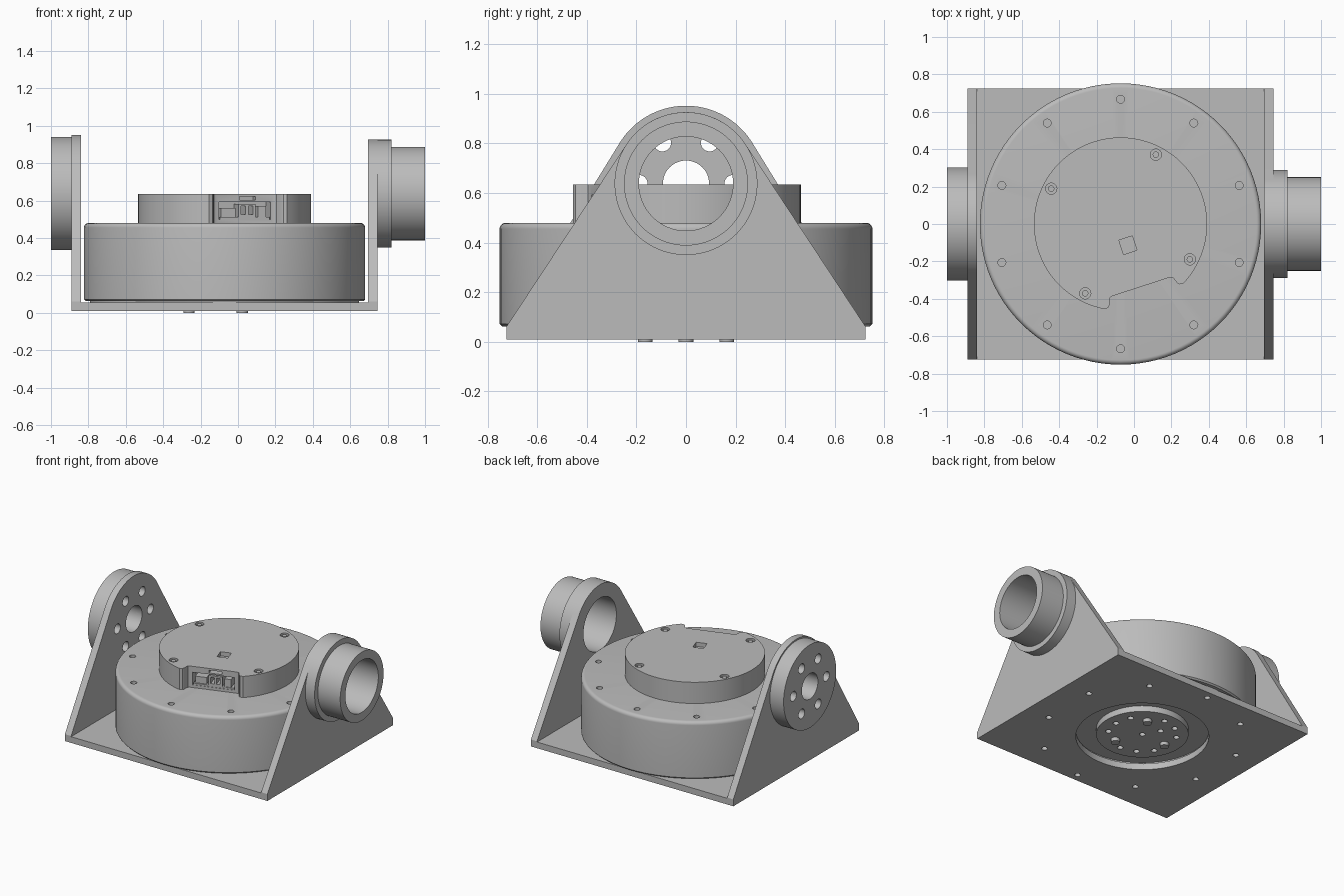
import bpy
import bmesh
from math import sin, cos, acos, atan2, hypot, pi, radians
from mathutils import Matrix

if "Cube" in bpy.data.objects:
    bpy.data.objects.remove(bpy.data.objects["Cube"])

grey = bpy.data.materials.new("plain_grey")
grey.use_nodes = True
GREY = (0.5, 0.5, 0.5, 1)
grey.diffuse_color = GREY
grey.node_tree.nodes["Principled BSDF"].inputs["Base Color"].default_value = GREY

CX = -0.072          # motor axis
HUB_Z = 0.638        # height of the trunnion axis
TILT = radians(18)   # twist of the lid details
parts = []


def arc(cx, cy, r, a0, a1, n):
    return [(cx + r * cos(a0 + (a1 - a0) * i / n), cy + r * sin(a0 + (a1 - a0) * i / n))
            for i in range(n + 1)]


def circle(cx, cy, r, n=24):
    return arc(cx, cy, r, 0, 2 * pi, n)[:-1]


def ring(cx, cy, radius, angles, r):
    return [circle(cx + radius * cos(radians(a)), cy + radius * sin(radians(a)), r) for a in angles]


def local(u, v):
    """Lid frame: u along the notch, v outward through it."""
    return (CX + u * cos(TILT) + v * sin(TILT), u * sin(TILT) - v * cos(TILT))


def rect(u0, u1, v0, v1):
    return [local(u, v) for u, v in ((u0, v0), (u1, v0), (u1, v1), (u0, v1))]


def prism(bm, pts, lo, hi, axis="Z"):
    def place(p, h):
        return (p[0], p[1], h) if axis == "Z" else (h, p[0], p[1])
    a = [bm.verts.new(place(p, lo)) for p in pts]
    b = [bm.verts.new(place(p, hi)) for p in pts]
    bm.faces.new(a[::-1])
    bm.faces.new(b)
    for i in range(len(pts)):
        j = (i + 1) % len(pts)
        bm.faces.new((a[i], a[j], b[j], b[i]))


def finish(bm, name):
    bmesh.ops.recalc_face_normals(bm, faces=bm.faces)
    mesh = bpy.data.meshes.new(name)
    bm.to_mesh(mesh)
    bm.free()
    obj = bpy.data.objects.new(name, mesh)
    bpy.context.scene.collection.objects.link(obj)
    return obj


def add(name, bm, cuts=(), axis="Z"):
    """Make a part and cut the given (outline, low, high) prisms out of it."""
    obj = finish(bm, name)
    obj.data.materials.append(grey)
    if cuts:
        cb = bmesh.new()
        for c in cuts:
            prism(cb, *c, axis)
        cutter = finish(cb, "cutter")
        cutter.hide_render = True
        mod = obj.modifiers.new("holes", "BOOLEAN")
        mod.operation, mod.solver, mod.object = "DIFFERENCE", "EXACT", cutter
        bpy.context.view_layer.update()
        dg = bpy.context.evaluated_depsgraph_get()
        mesh = bpy.data.meshes.new_from_object(obj.evaluated_get(dg))
        obj.modifiers.clear()
        obj.data = mesh
        bpy.data.objects.remove(cutter)
    parts.append(obj)
    return obj


def solid(name, pts, lo, hi, axis="Z", cuts=()):
    bm = bmesh.new()
    prism(bm, pts, lo, hi, axis)
    return add(name, bm, cuts, axis)


def lathe(profile):
    bm = bmesh.new()
    vs = [bm.verts.new((r, 0, z)) for r, z in profile]
    es = [bm.edges.new(p) for p in zip(vs, vs[1:])]
    bmesh.ops.spin(bm, geom=vs + es, cent=(0, 0, 0), axis=(0, 0, 1),
                   angle=2 * pi, steps=96, use_duplicate=False)
    bmesh.ops.remove_doubles(bm, verts=bm.verts, dist=0.0001)
    bmesh.ops.transform(bm, matrix=Matrix.Translation((CX, 0, 0)), verts=bm.verts)
    return bm


# Base plate with a round opening and ten bolt holes
BOLTS = [90 + 36 * k for k in range(10)]
X0, X1, HALF, WALL = -0.89, 0.745, 0.725, 0.05
plate = [(X0 + WALL, -HALF), (X1 - WALL, -HALF), (X1 - WALL, HALF), (X0 + WALL, HALF)]
holes = [circle(CX, 0, 0.44, 96)] + ring(CX, 0, 0.667, BOLTS, 0.02)
solid("base_plate", plate, 0.01, 0.055, cuts=[(h, -0.1, 0.1) for h in holes])


# Side walls: straight flanks tangent to a round top
def wall_outline(r):
    dy, dz = HALF, 0.06 - HUB_Z
    a = atan2(dz, dy) + acos(r / hypot(dy, dz))
    return ([(-HALF, 0.06), (-HALF, 0.01), (HALF, 0.01), (HALF, 0.06)]
            + arc(0, HUB_Z, r, a, pi - a, 48))


# Right wall and its bolt disc
disc_holes = [circle(0, HUB_Z, 0.093, 48)] + ring(0, HUB_Z, 0.19, range(0, 360, 60), 0.035)
disc_cuts = [(h, -1.2, -0.6) for h in disc_holes]
solid("right_wall", wall_outline(0.314), X0, X0 + WALL, "X", disc_cuts)
solid("right_disc", circle(0, HUB_Z, 0.303, 96), -1.0, X0, "X", disc_cuts)

# Left wall, flange and open tube
bore = [(circle(0, HUB_Z, 0.19, 64), 0.5, 1.2)]
solid("left_wall", wall_outline(0.288), X1 - WALL, X1, "X", bore)
solid("left_flange", circle(0, HUB_Z, 0.288, 96), X1, 0.82, "X", bore)
solid("left_tube", circle(0, HUB_Z, 0.25, 96), 0.82, 1.0, "X", bore)

# Motor body with rounded rim and a stepped underside
body = [(0, 0.025), (0.305, 0.025), (0.305, 0.068), (0.45, 0.068), (0.45, 0.055),
        (0.72, 0.055), (0.72, 0.062), (0.742, 0.062), (0.752, 0.072)]
body += arc(0.727, 0.455, 0.025, 0, pi / 2, 6) + [(0, 0.48)]
under = [circle(CX, 0, 0.02)] + ring(CX, 0, 0.128, [120], 0.02)
under += ring(CX, 0, 0.228, [a for a in range(0, 360, 30) if a % 120 != 60], 0.02)
body_cuts = [(h, 0.45, 0.6) for h in ring(CX, 0, 0.667, BOLTS, 0.021)]
body_cuts += [(h, -0.1, 0.06) for h in under]
add("motor_body", lathe(body), body_cuts)

# Three locating pins underneath
for i, pin in enumerate(ring(CX, 0, 0.19, (60, 180, 300), 0.03)):
    solid(f"locating_pin_{i + 1}", pin, 0.0, 0.04)

# Lid with a connector notch, screw recesses and a square pocket
lip = [(0.2, 0.404), (0.19, 0.394), (0.182, 0.368), (0.176, 0.358), (0.163, 0.353)]
notch = [local(-u, v) for u, v in lip] + [local(u, v) for u, v in reversed(lip)]
mid, spread = TILT - pi / 2, atan2(0.22, 0.408)
lid = arc(CX, 0, 0.463, mid + spread, mid - spread + 2 * pi, 84) + notch
SCREWS = (63, 153, 243, 333)
lid_cuts = [(h, 0.615, 0.7) for h in ring(CX, 0, 0.416, SCREWS, 0.03)]
lid_cuts += [(rect(-0.035, 0.04, 0.08, 0.16), 0.605, 0.7),
             (rect(-0.145, 0.145, 0.27, 0.42), 0.5, 0.592),
             (rect(-0.03, 0.06, 0.31, 0.42), 0.602, 0.622)]
solid("lid", lid, 0.475, 0.635, cuts=lid_cuts)
for i, head in enumerate(ring(CX, 0, 0.416, SCREWS, 0.017)):
    solid(f"lid_screw_{i + 1}", head, 0.61, 0.63)

# Circuit board and connectors inside the notch pocket
solid("circuit_board", rect(-0.14, 0.14, 0.26, 0.35), 0.495, 0.512)
solid("left_socket", rect(0.075, 0.12, 0.26, 0.345), 0.51, 0.57)
solid("right_socket", rect(-0.13, -0.05, 0.26, 0.34), 0.51, 0.56)
bm = bmesh.new()
for u0, u1, z0, z1 in ((-0.035, 0.06, 0.51, 0.525), (-0.035, 0.06, 0.57, 0.582),
                       (-0.035, -0.02, 0.525, 0.57), (0.045, 0.06, 0.525, 0.57),
                       (0.005, 0.02, 0.525, 0.57)):
    prism(bm, rect(u0, u1, 0.26, 0.35), z0, z1)
add("middle_socket", bm)

# Smooth curved faces, keep sharp edges
bpy.ops.object.select_all(action="DESELECT")
for obj in parts:
    obj.select_set(True)
bpy.context.view_layer.objects.active = parts[0]
bpy.ops.object.shade_smooth_by_angle(angle=radians(30))
